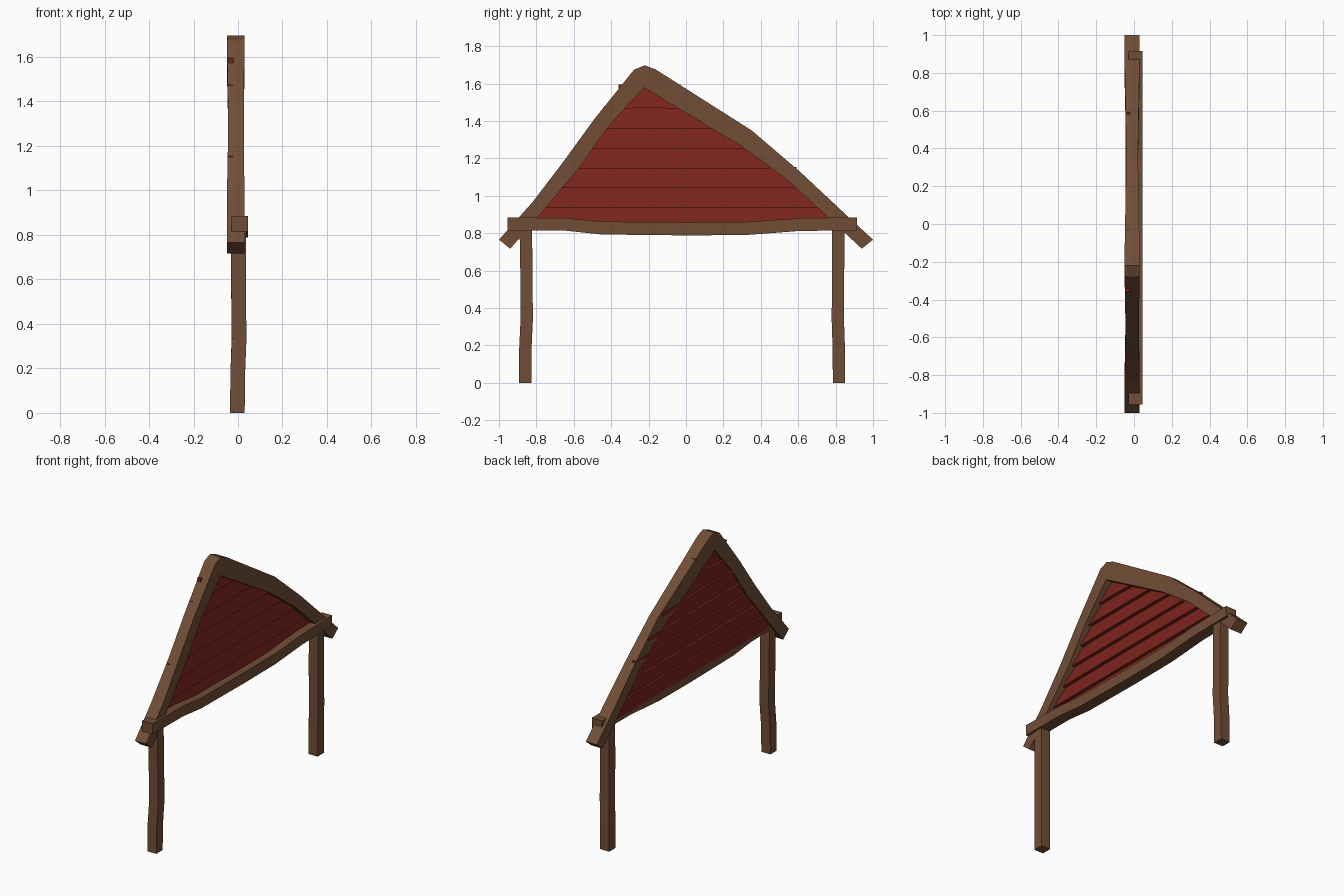
import bpy, bmesh


def material(name, rgb):
    m = bpy.data.materials.new(name)
    m.diffuse_color = (*rgb, 1)
    return m


WOOD = material("brown_wood", (0.165, 0.075, 0.036))
RED = material("red_boards", (0.20, 0.018, 0.012))


def loft(name, rings, mat):
    """Skin a series of four-cornered rings into a closed solid."""
    bm = bmesh.new()
    vs = [[bm.verts.new(p) for p in r] for r in rings]
    for a, b in zip(vs, vs[1:]):
        for i in range(4):
            j = (i + 1) % 4
            bm.faces.new((a[i], a[j], b[j], b[i]))
    bm.faces.new(vs[0])
    bm.faces.new(vs[-1])
    bmesh.ops.recalc_face_normals(bm, faces=bm.faces)
    me = bpy.data.meshes.new(name)
    bm.to_mesh(me)
    bm.free()
    ob = bpy.data.objects.new(name, me)
    bpy.context.collection.objects.link(ob)
    me.materials.append(mat)
    return ob


# Crooked posts: centre (x, y, z) of each square section
h = 0.033
posts = {
    "front_post": [(-0.003, -0.86, 0), (-0.001, -0.859, 0.18), (0.005, -0.852, 0.33),
                   (0.002, -0.853, 0.6), (0.002, -0.857, 0.83)],
    "back_post": [(-0.003, 0.818, 0), (-0.001, 0.817, 0.18), (0.004, 0.812, 0.33),
                  (0.002, 0.813, 0.6), (0.002, 0.815, 0.83)],
}
for name, path in posts.items():
    loft(name, [[(x - h, y - h, z), (x + h, y - h, z), (x + h, y + h, z), (x - h, y + h, z)]
                for x, y, z in path], WOOD)

# Sagging tie beam: y, bottom z, top z
beam = [(-0.955, 0.815, 0.885), (-0.64, 0.813, 0.88), (-0.45, 0.793, 0.862), (0, 0.788, 0.858),
        (0.32, 0.79, 0.86), (0.61, 0.812, 0.88), (0.915, 0.815, 0.885)]
loft("tie_beam", [[(-0.03, y, b), (0.046, y, b), (0.046, y, t), (-0.03, y, t)]
                  for y, b, t in beam], WOOD)

# Bent rafters: outer (y, z), inner (y, z), narrowing in x
rafters = {
    "front_rafter": [(-1.0, 0.765, -0.94, 0.717, 0), (-0.823, 0.963, -0.79, 0.888, 0),
                     (-0.66, 1.176, -0.57, 1.15, 0.004), (-0.49, 1.41, -0.42, 1.364, 0.004),
                     (-0.278, 1.674, -0.26, 1.54, 0), (-0.22, 1.697, -0.225, 1.578, 0)],
    "back_rafter": [(-0.22, 1.697, -0.225, 1.578, 0), (-0.16, 1.674, -0.17, 1.545, 0),
                    (0.353, 1.348, 0.30, 1.262, 0.009), (0.61, 1.128, 0.54, 1.086, 0.005),
                    (0.867, 0.888, 0.765, 0.88, 0), (1.0, 0.765, 0.94, 0.717, 0)],
}
for name, path in rafters.items():
    loft(name, [[(-0.05 + d, oy, oz), (0.03 - d, oy, oz), (0.03 - d, iy, iz), (-0.05 + d, iy, iz)]
                for oy, oz, iy, iz, d in path], WOOD)

# Lapped gable boards: bottom z, top z, front end y, back end y
boards = [(0.835, 0.94, -0.80, 0.80), (0.935, 1.04, -0.76, 0.70), (1.04, 1.15, -0.68, 0.59),
          (1.145, 1.25, -0.60, 0.45), (1.25, 1.36, -0.52, 0.31), (1.36, 1.47, -0.44, 0.135),
          (1.465, 1.59, -0.36, -0.03)]
for k, (b, t, y0, y1) in enumerate(boards):
    rings = []
    for i in range(4):
        y = y0 + (y1 - y0) * i / 3
        w = 0.004 if i in (1, 2) and k % 2 == 0 else 0
        rings.append([(-0.030, y, b + w), (0.002, y, b + w),
                      (-0.022, y, t + w + 0.004), (-0.046, y, t + w + 0.004)])
    loft(f"gable_board_{k + 1}", rings, RED)
